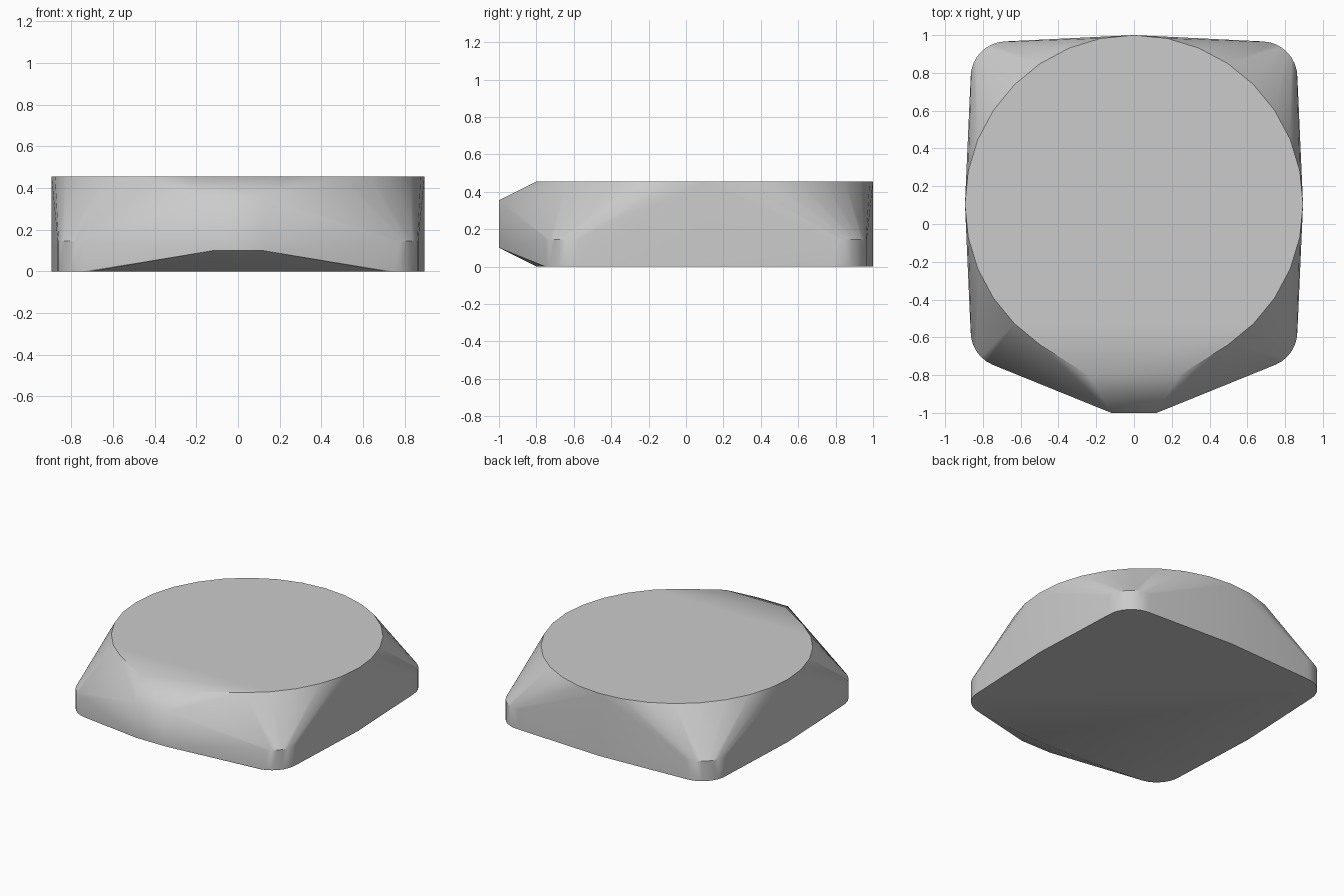
import bpy, bmesh, math

cube = bpy.data.objects.get("Cube")
if cube:
    bpy.data.objects.remove(cube, do_unlink=True)

HEIGHT = 0.455
CORNER_HEIGHT = 0.145

grey = bpy.data.materials.new("plain grey")
grey.use_nodes = True
colour = (0.6, 0.6, 0.6, 1)
grey.diffuse_color = colour
grey.node_tree.nodes["Principled BSDF"].inputs["Base Color"].default_value = colour

bm = bmesh.new()


def add_disc(x, y, radius, top, sides=32):
    """Points of an upright cylinder standing on the ground."""
    for i in range(sides):
        a = math.tau * i / sides
        for z in (0, top):
            bm.verts.new((x + radius * math.cos(a), y + radius * math.sin(a), z))


# Round main drum
add_disc(0, 0.105, 0.895, HEIGHT)

# Four low rounded corners
for side in (-1, 1):
    for y in (-0.57, 0.777):
        add_disc(side * 0.675, y, 0.19, CORNER_HEIGHT)

# Front nose, bevelled above, below and at both sides
for side in (-1, 1):
    for half_width, y, low, high in ((0.24, -0.80, 0, HEIGHT), (0.12, -1, 0.10, 0.355)):
        for z in (low, high):
            bm.verts.new((side * half_width, y, z))

# Stretch one taut skin over all parts
hull = bmesh.ops.convex_hull(bm, input=bm.verts[:])
inside = {g for g in hull["geom_interior"] + hull["geom_unused"]
          if isinstance(g, bmesh.types.BMVert)}
bmesh.ops.delete(bm, geom=list(inside), context="VERTS")
bmesh.ops.dissolve_limit(bm, angle_limit=math.radians(0.5), verts=bm.verts[:], edges=bm.edges[:])
bmesh.ops.recalc_face_normals(bm, faces=bm.faces[:])

mesh = bpy.data.meshes.new("body")
bm.to_mesh(mesh)
bm.free()
mesh.materials.append(grey)
body = bpy.data.objects.new("body", mesh)
bpy.context.collection.objects.link(body)
bpy.context.view_layer.objects.active = body
body.select_set(True)
bpy.ops.object.shade_smooth_by_angle(angle=math.radians(30))
